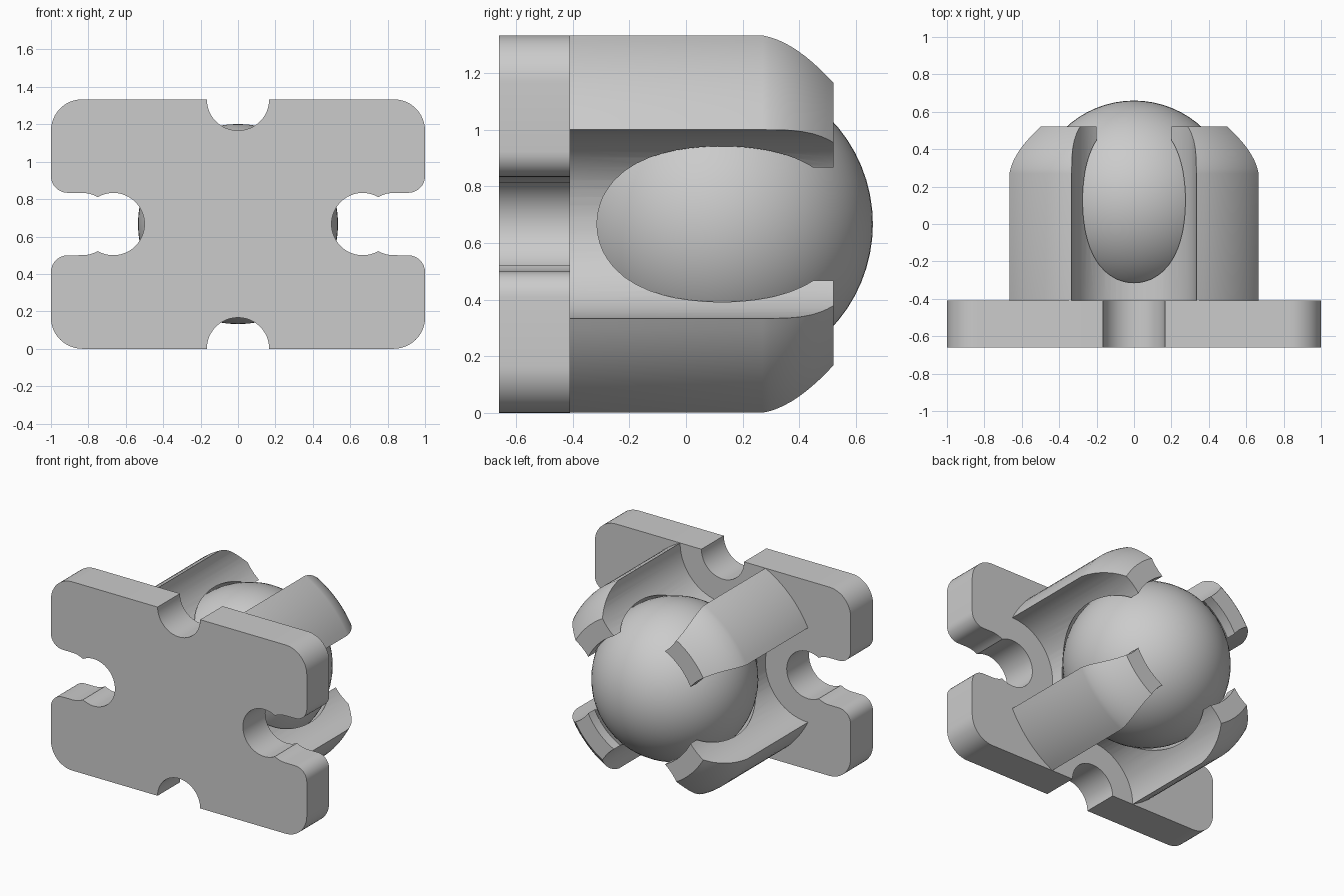
import bpy, bmesh
from math import sin, cos, pi, radians, sqrt
from mathutils import Matrix, Vector

cube = bpy.data.objects.get("Cube")
if cube:
    bpy.data.objects.remove(cube)

MID = 2 / 3          # height of the ball axis
SLOT = 1 / 3         # radius of the cuts between the arms
NOTCH = 1 / 6        # radius of the plate notches
BACK, FLOOR, TIP = -0.66, -0.41, 0.52
BALL_Y, BALL_R, SOCKET_R = 0.125, 0.535, 0.552

grey = bpy.data.materials.new("light_grey")
grey.use_nodes = True
colour = (0.6, 0.6, 0.6, 1)
grey.diffuse_color = colour
grey.node_tree.nodes["Principled BSDF"].inputs["Base Color"].default_value = colour


def make_object(name, bm):
    bmesh.ops.recalc_face_normals(bm, faces=bm.faces)
    mesh = bpy.data.meshes.new(name)
    bm.to_mesh(mesh)
    bm.free()
    obj = bpy.data.objects.new(name, mesh)
    bpy.context.collection.objects.link(obj)
    mesh.materials.append(grey)
    return obj


def smooth(obj):
    bpy.ops.object.select_all(action='DESELECT')
    obj.select_set(True)
    bpy.context.view_layer.objects.active = obj
    bpy.ops.object.shade_smooth_by_angle(angle=radians(30))


def arc(cx, cz, r, start, end, steps=12):
    angles = [radians(start + (end - start) * i / steps) for i in range(steps + 1)]
    return [(cx + r * cos(a), cz + r * sin(a)) for a in angles]


# Mounting plate: one quarter of the outline, mirrored both ways
quarter = arc(0, MID, NOTCH, -90, 0)
quarter += arc(1 - NOTCH, MID - NOTCH, NOTCH, 90, 0)
quarter += arc(0.91, 0.257, 0.09, 0, -90, 8)
quarter += arc(1 - NOTCH, 0, NOTCH, 90, 120, 5)
quarter += arc(MID, 0, NOTCH, 60, 180, 16)[1:]
half = quarter + [(x, -z) for x, z in reversed(quarter[:-1])]
outline = half + [(-x, z) for x, z in reversed(half[1:-1])]
bm = bmesh.new()
face = bm.faces.new([bm.verts.new((x, BACK, z + MID)) for x, z in outline])
out = bmesh.ops.extrude_face_region(bm, geom=[face])
moved = [v for v in out["geom"] if isinstance(v, bmesh.types.BMVert)]
bmesh.ops.translate(bm, verts=moved, vec=(0, FLOOR - BACK, 0))
plate = make_object("mounting_plate", bm)
smooth(plate)

# Socket arms: turned cup with rounded shoulder and hollow for the ball
start, ctrl, end = Vector((0.745, 0.27)), Vector((0.725, 0.40)), Vector((0.577, TIP))
base = FLOOR - 0.01
profile = [(0.745, base)]
for i in range(11):
    t = i / 10
    profile.append(tuple(start * (1 - t) ** 2 + ctrl * 2 * t * (1 - t) + end * t * t))
lip = 0.447
lip_y = BALL_Y + sqrt(SOCKET_R ** 2 - lip ** 2)
profile.append((lip, TIP))
steps = 28
for i in range(steps + 1):
    y = lip_y + (base - lip_y) * (1 - cos(pi * i / steps)) / 2
    profile.append((sqrt(SOCKET_R ** 2 - (y - BALL_Y) ** 2), y))
bm = bmesh.new()
count = 96
rings = [[bm.verts.new((r * cos(2 * pi * k / count), y, MID + r * sin(2 * pi * k / count)))
          for r, y in profile] for k in range(count)]
for k in range(count):
    a, b = rings[k], rings[(k + 1) % count]
    for j in range(len(profile)):
        n = (j + 1) % len(profile)
        bm.faces.new((a[j], a[n], b[n], b[j]))
arms = make_object("socket_arms", bm)

# Four round cuts leave one arm at each corner
for x, z in ((1, 0), (-1, 0), (0, 1), (0, -1)):
    bm = bmesh.new()
    place = Matrix.Translation((x * MID, 0, MID + z * MID)) @ Matrix.Rotation(pi / 2, 4, 'X')
    bmesh.ops.create_cone(bm, cap_ends=True, segments=64, radius1=SLOT, radius2=SLOT,
                          depth=2, matrix=place)
    cutter = make_object("arm_cutter", bm)
    cutter.hide_render = True
    mod = arms.modifiers.new("cut", 'BOOLEAN')
    mod.operation, mod.solver, mod.object = 'DIFFERENCE', 'EXACT', cutter
    bpy.context.view_layer.objects.active = arms
    bpy.ops.object.modifier_apply(modifier=mod.name)
    bpy.data.objects.remove(cutter)
smooth(arms)

# Ball held by the arms
bm = bmesh.new()
bmesh.ops.create_uvsphere(bm, u_segments=64, v_segments=32, radius=BALL_R,
                          matrix=Matrix.Translation((0, BALL_Y, MID)))
ball = make_object("ball", bm)
smooth(ball)
